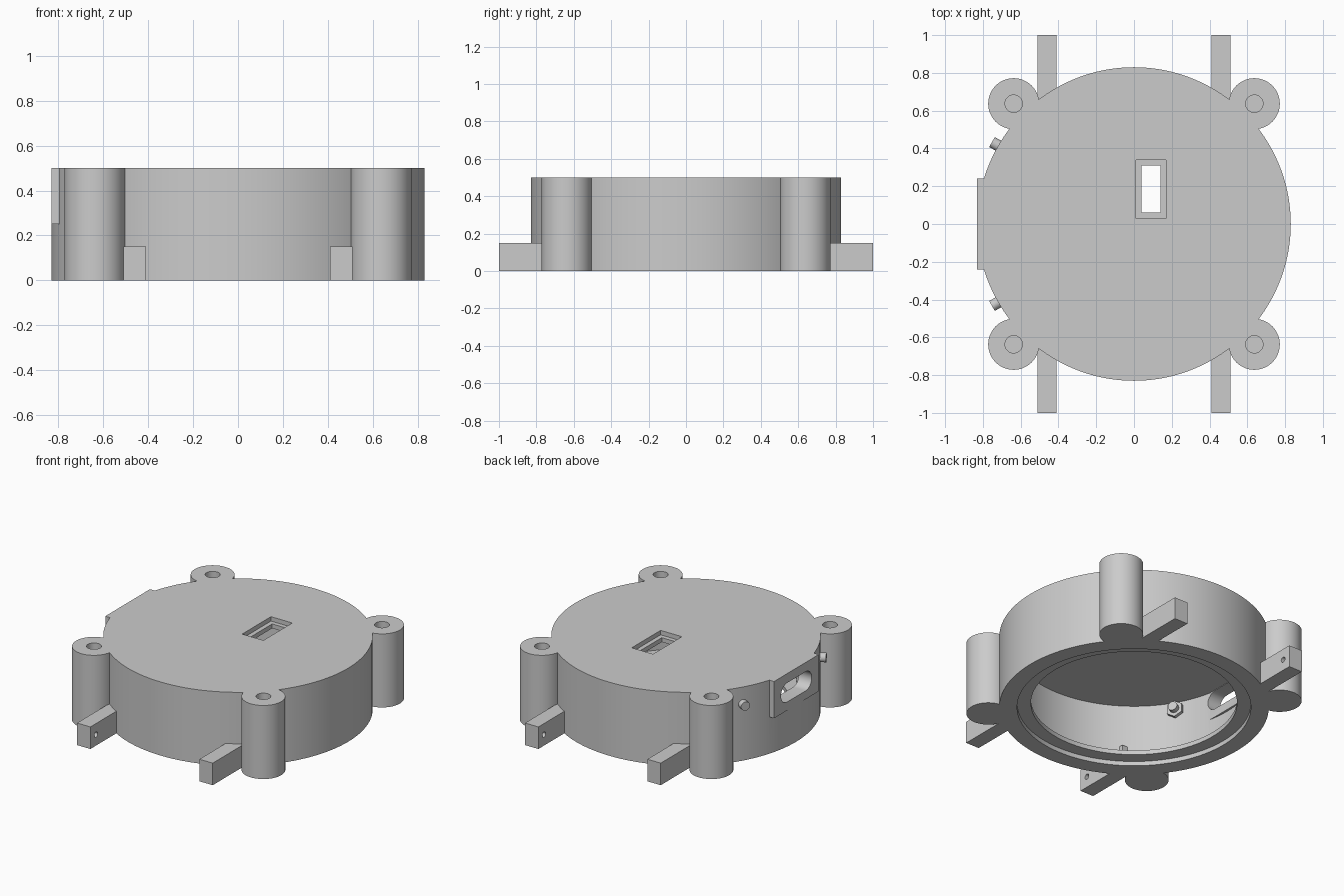
import bpy, bmesh, math
from mathutils import Matrix, Vector

if "Cube" in bpy.data.objects:
    bpy.data.objects.remove(bpy.data.objects["Cube"])


def make(name, bm):
    bmesh.ops.recalc_face_normals(bm, faces=bm.faces[:])
    me = bpy.data.meshes.new(name)
    bm.to_mesh(me)
    bm.free()
    ob = bpy.data.objects.new(name, me)
    bpy.context.collection.objects.link(ob)
    return ob


def box(name, x0, x1, y0, y1, z0, z1):
    bm = bmesh.new()
    mid = Vector(((x0 + x1) / 2, (y0 + y1) / 2, (z0 + z1) / 2))
    size = Matrix.Diagonal((abs(x1 - x0), abs(y1 - y0), abs(z1 - z0), 1))
    bmesh.ops.create_cube(bm, size=1, matrix=Matrix.Translation(mid) @ size)
    return make(name, bm)


def rod(name, a, b, r, n=48):
    a, b = Vector(a), Vector(b)
    rot = (b - a).to_track_quat('Z', 'Y').to_matrix().to_4x4()
    bm = bmesh.new()
    bmesh.ops.create_cone(bm, cap_ends=True, segments=n, radius1=r, radius2=r,
                          depth=(b - a).length,
                          matrix=Matrix.Translation((a + b) / 2) @ rot)
    return make(name, bm)


def lathe(name, profile, n=128):
    bm = bmesh.new()
    vs = [bm.verts.new((r, 0, z)) for r, z in profile]
    es = [bm.edges.new(p) for p in zip(vs, vs[1:])]
    bmesh.ops.spin(bm, geom=vs + es, axis=(0, 0, 1), cent=(0, 0, 0),
                   steps=n, angle=2 * math.pi)
    bmesh.ops.remove_doubles(bm, verts=bm.verts[:], dist=1e-4)
    return make(name, bm)


def boolean(target, other, op):
    mod = target.modifiers.new(op, 'BOOLEAN')
    mod.operation, mod.solver, mod.object = op, 'EXACT', other
    bpy.context.view_layer.objects.active = target
    bpy.ops.object.modifier_apply(modifier=mod.name)
    bpy.data.objects.remove(other)


def smooth(ob):
    bpy.ops.object.select_all(action='DESELECT')
    ob.select_set(True)
    bpy.context.view_layer.objects.active = ob
    bpy.ops.object.shade_smooth_by_angle(angle=math.radians(30))


# Hollow round housing, open below, with a stepped inward lip
body = lathe("housing", [(0, 0.5), (0.83, 0.5), (0.83, 0), (0.72, 0), (0.72, 0.03),
                         (0.635, 0.03), (0.635, 0.06), (0.75, 0.06), (0.75, 0.44), (0, 0.44)])

# Corner screw bosses and mounting legs
corners = [(sx, sy) for sx in (-1, 1) for sy in (-1, 1)]
for sx, sy in corners:
    x, y = 0.637 * sx, 0.637 * sy
    boolean(body, rod("boss", (x, y, 0), (x, y, 0.5), 0.135), 'UNION')
    boolean(body, box("leg", 0.41 * sx, 0.51 * sx, 0.6 * sy, sy, 0, 0.15), 'UNION')

# Flat connector plate on the left side
boolean(body, box("plate", -0.83, -0.735, -0.24, 0.24, 0.25, 0.5), 'UNION')

# Blind holes in the bosses and on the inner faces of the legs
for sx, sy in corners:
    x, y = 0.637 * sx, 0.637 * sy
    boolean(body, rod("boss_hole", (x, y, 0.15), (x, y, 0.6), 0.046, 32), 'DIFFERENCE')
    boolean(body, rod("leg_hole", (0.35 * sx, 0.94 * sy, 0.075),
                      (0.47 * sx, 0.94 * sy, 0.075), 0.018, 24), 'DIFFERENCE')

# Stepped window in the top
boolean(body, box("window_recess", 0.01, 0.17, 0.03, 0.34, 0.47, 0.6), 'DIFFERENCE')
boolean(body, box("window", 0.04, 0.14, 0.06, 0.31, 0.4, 0.6), 'DIFFERENCE')

# Round-ended slot through the connector plate
bm = bmesh.new()
ring = []
for i in range(34):
    side = 1 if i < 17 else -1
    a = math.pi * ((i % 17) / 16 - 0.5) + (0 if side > 0 else math.pi)
    ring.append(bm.verts.new((-0.95, 0.1 * side + 0.065 * math.cos(a),
                              0.372 + 0.065 * math.sin(a))))
face = bm.faces.new(ring)
ext = bmesh.ops.extrude_face_region(bm, geom=[face])["geom"]
bmesh.ops.translate(bm, vec=(0.35, 0, 0),
                    verts=[v for v in ext if isinstance(v, bmesh.types.BMVert)])
boolean(body, make("slot", bm), 'DIFFERENCE')
smooth(body)

# Pegs through the wall, each with a hexagonal collar inside
for side, label in ((1, "back"), (-1, "front")):
    d = Vector((-math.cos(math.pi / 6), side * 0.5, 0))
    up = Vector((0, 0, 0.385))
    smooth(rod(label + "_peg", d * 0.69 + up, d * 0.868 + up, 0.03, 32))
    rod(label + "_peg_collar", d * 0.725 + up, d * 0.76 + up, 0.055, 6)
